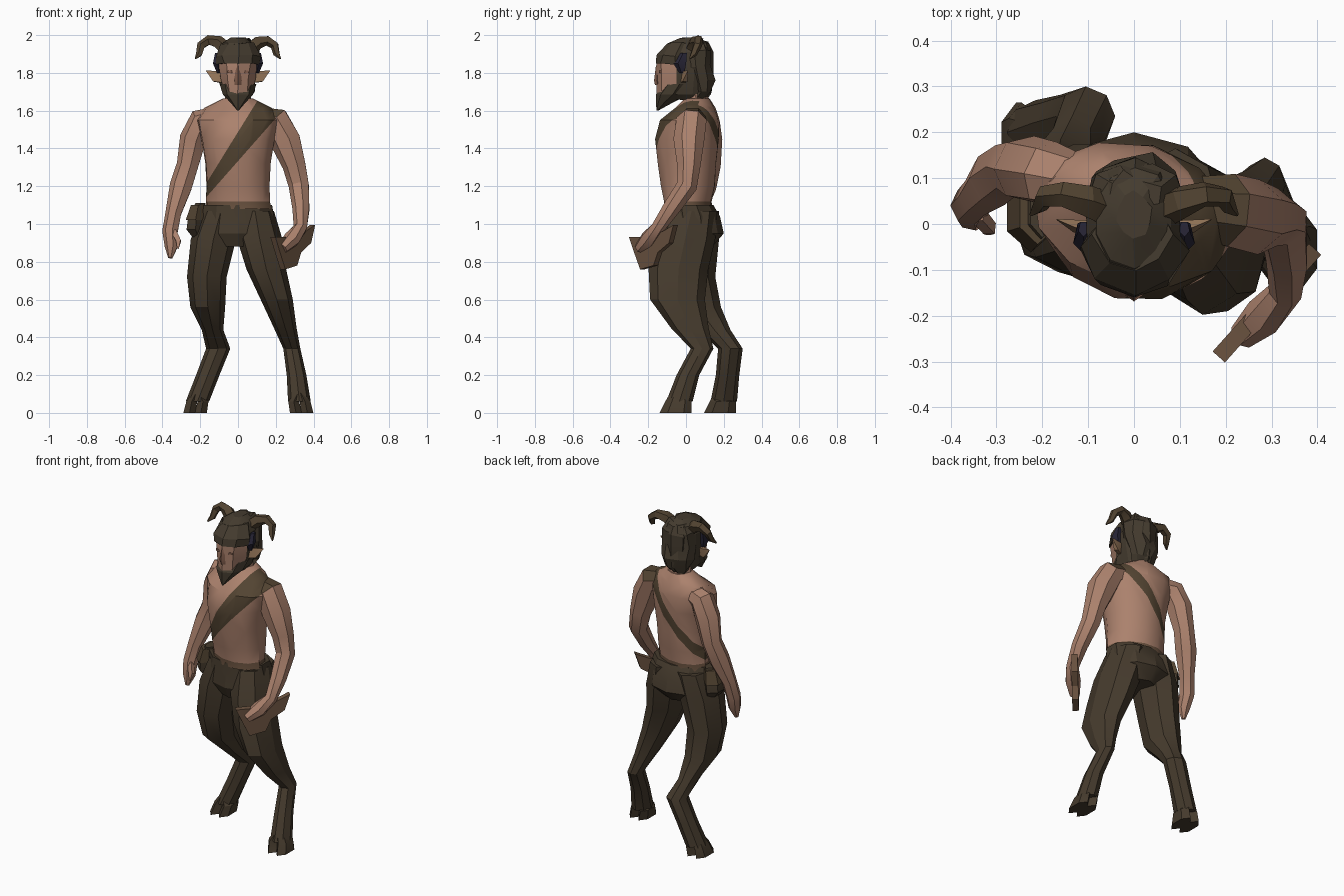
import bpy, bmesh, math, random
from mathutils import Vector

random.seed(4)
if "Cube" in bpy.data.objects:
    bpy.data.objects.remove(bpy.data.objects["Cube"])


def material(name, *rgb):
    m = bpy.data.materials.new(name)
    m.use_nodes = True
    m.diffuse_color = (*rgb, 1)
    m.node_tree.nodes["Principled BSDF"].inputs["Base Color"].default_value = (*rgb, 1)
    return m


SKIN = material("skin", .41, .222, .153)
FUR = material("dark_fur", .06, .043, .026)
HAIR = material("dark_hair", .058, .044, .028)
STRAP = material("strap_leather", .085, .057, .031)
WOOD = material("brown_wood", .15, .088, .052)
EAR = material("tan_ear", .3, .18, .1)
BLUE = material("dark_blue", .021, .019, .038)
BROWN = material("ruddy_face", .24, .12, .08)


def finish(name, bm, mats, rule=None, angle=28):
    """Turn a bmesh into an object, colouring faces by a rule on their centre."""
    bmesh.ops.recalc_face_normals(bm, faces=bm.faces)
    if rule:
        for f in bm.faces:
            f.material_index = rule(f.calc_center_median())
    mesh = bpy.data.meshes.new(name)
    bm.to_mesh(mesh)
    bm.free()
    for m in mats:
        mesh.materials.append(m)
    ob = bpy.data.objects.new(name, mesh)
    bpy.context.collection.objects.link(ob)
    bpy.ops.object.select_all(action='DESELECT')
    ob.select_set(True)
    bpy.context.view_layer.objects.active = ob
    bpy.ops.object.shade_smooth_by_angle(angle=math.radians(angle))


def skin_rings(rings):
    """Bridge equal rings of points into a closed, capped surface."""
    bm = bmesh.new()
    loops = [[bm.verts.new(p) for p in ring] for ring in rings]
    n = len(loops[0])
    for a, b in zip(loops, loops[1:]):
        for i in range(n):
            j = (i + 1) % n
            bm.faces.new((a[i], a[j], b[j], b[i]))
    bm.faces.new(loops[0])
    bm.faces.new(loops[-1])
    return bm


def loft(sections, sides=8, yaw=0, jitter=0):
    """Level oval sections: x, y, z, half width, half depth."""
    c, s = math.cos(math.radians(yaw)), math.sin(math.radians(yaw))
    rings = []
    for x, y, z, rx, ry in sections:
        ring = []
        for i in range(sides):
            a = math.tau * i / sides - math.pi / 2
            u, v = rx * math.cos(a), ry * math.sin(a)
            noise = Vector([random.uniform(-jitter, jitter) for _ in "xyz"])
            ring.append(Vector((x + u * c - v * s, y + u * s + v * c, z)) + noise)
        rings.append(ring)
    return skin_rings(rings)


def tube(path, sides=6, flat=1):
    """Round sections square to a path: x, y, z, radius."""
    pts = [Vector(p[:3]) for p in path]
    rings = []
    for i, p in enumerate(pts):
        t = (pts[min(i + 1, len(pts) - 1)] - pts[max(i - 1, 0)]).normalized()
        a = t.cross(Vector((0, 1, 0))).normalized()
        b = t.cross(a)
        r = path[i][3]
        angles = [math.tau * (k + .5) / sides for k in range(sides)]
        rings.append([p + r * (a * math.cos(q) + b * flat * math.sin(q)) for q in angles])
    return skin_rings(rings)


# Torso, cut along the edges of the diagonal strap, which is narrower behind
bm = loft([(0, .01, 1.08, .18, .125), (0, .01, 1.12, .175, .125),
           (0, .01, 1.2, .172, .145), (0, .005, 1.32, .178, .158),
           (0, .005, 1.45, .2, .172), (0, .02, 1.55, .225, .155),
           (0, .05, 1.615, .185, .1), (0, .06, 1.665, .08, .065)], 12, -14)
front_edges = [((.07, 1.6), (-.19, 1.18)), ((.2, 1.56), (-.17, 1.14))]
back_edges = [((.11, 1.59), (-.2, 1.17)), ((.17, 1.57), (-.17, 1.14))]


def side(line, x, z):
    (ax, az), (bx, bz) = line
    return (x - ax) * (az - bz) - (z - az) * (ax - bx)


for (ax, az), (bx, bz) in front_edges + back_edges:
    bmesh.ops.bisect_plane(bm, geom=bm.verts[:] + bm.edges[:] + bm.faces[:],
                           plane_co=(ax, 0, az), plane_no=(az - bz, 0, bx - ax))


def torso_rule(c):
    upper, lower = back_edges if c.y > .05 else front_edges
    if side(upper, c.x, c.z) > 0 > side(lower, c.x, c.z):
        return 1
    return 2 if c.z < 1.115 else 0


finish("torso", bm, [SKIN, STRAP, WOOD], torso_rule, 35)
finish("neck", loft([(0, .06, 1.62, .075, .07), (0, .04, 1.74, .06, .065)]), [SKIN])

# Furry pelvis and the two goat legs
finish("pelvis", loft([(0, .015, 1.1, .19, .13), (0, .03, 1.04, .2, .15),
                       (0, .035, .95, .2, .165), (0, .02, .88, .1, .12)], 10), [FUR])
legs = {
    "left": [(.09, .03, 1.07, .1, .135), (.115, -.005, .92, .12, .16),
             (.15, -.04, .76, .105, .158), (.205, -.045, .6, .085, .145),
             (.25, .02, .45, .06, .1), (.285, .085, .34, .045, .06),
             (.31, .01, .2, .052, .06), (.325, -.035, .06, .06, .07)],
    "right": [(-.09, .04, 1.07, .1, .135), (-.13, .03, .92, .12, .145),
              (-.165, .025, .72, .105, .13), (-.16, .06, .56, .092, .125),
              (-.135, .15, .44, .057, .085), (-.105, .235, .34, .064, .065),
              (-.16, .22, .2, .062, .062), (-.215, .2, .06, .062, .07)]}
for name, rings in legs.items():
    finish(name + "_leg", loft(rings), [FUR])
    x, y = rings[-1][:2]
    for toe, d in (("inner", -1), ("outer", 1)):
        tx = x + d * math.copysign(.03, x)
        out = math.copysign(.012, x)
        finish(f"{name}_{toe}_hoof",
               loft([(x, y, .12, .022, .04), (tx, y - .005, .06, .033, .07),
                     (tx + out, y - .02, 0, .037, .085)], 6), [FUR])

# Arms with hands
left_arm = [(.12, .04, 1.56, .065), (.2, .03, 1.545, .082), (.255, .015, 1.44, .084),
            (.3, .015, 1.31, .064), (.325, .005, 1.2, .056), (.335, -.08, 1.08, .047),
            (.33, -.15, .98, .037), (.285, -.2, .92, .045), (.235, -.245, .87, .03)]
right_arm = [(-.12, .09, 1.56, .06), (-.19, .11, 1.545, .072), (-.235, .12, 1.45, .074),
             (-.265, .125, 1.31, .06), (-.3, .1, 1.2, .062), (-.34, .06, 1.06, .044),
             (-.358, .04, .96, .043), (-.352, .02, .88, .036), (-.358, .01, .82, .012)]
finish("left_arm", tube(left_arm, 7), [SKIN, STRAP],
       lambda c: int(c.z > 1.56 and c.x < .24))
finish("right_arm", tube(right_arm, 7), [SKIN])
finish("right_thumb", tube([(-.34, .02, .96, .02), (-.315, -.01, .91, .018),
                            (-.318, -.02, .87, .006)], 4), [SKIN])

# Pan pipes: a ragged plate held upright in the left hand
outline = [(0, .93), (.1, .86), (.25, .76), (.55, .78), (.65, .85), (.9, .9),
           (1, .995), (.75, .96), (.4, .93)]
start, end = Vector((.185, -.29, 0)), Vector((.395, -.055, 0))
thick = (end - start).cross(Vector((0, 0, 1))).normalized() * .018
faces = [[start.lerp(end, u) + Vector((0, 0, z)) + thick * k for u, z in outline]
         for k in (-1, 1)]
finish("pan_pipes", skin_rings(faces), [WOOD])

# Pouch at the right hip, with its flap
finish("hip_pouch", loft([(-.21, .03, .93, .035, .06), (-.225, .03, .97, .055, .085),
                          (-.22, .03, 1.04, .05, .085), (-.2, .03, 1.11, .03, .06)], 6), [FUR])
finish("pouch_flap", loft([(-.225, .03, 1.02, .06, .092), (-.21, .03, 1.1, .045, .075)], 6), [STRAP])

# Head: skin on the front, hair elsewhere
finish("head", loft([(0, .01, 1.66, .055, .1), (0, -.01, 1.685, .076, .142),
                     (0, -.005, 1.77, .098, .152), (0, -.005, 1.85, .108, .153),
                     (0, .005, 1.91, .108, .14), (0, .015, 1.955, .085, .11),
                     (0, .02, 1.985, .04, .05)], 10, 0, .004),
       [HAIR, SKIN], lambda c: int(c.y < -.04 and 1.69 < c.z < 1.86), 20)
finish("hair_back", loft([(0, .07, 1.665, .06, .045), (0, .085, 1.7, .08, .05),
                          (0, .08, 1.76, .1, .072), (0, .055, 1.83, .112, .07),
                          (0, .055, 1.92, .105, .085), (0, .05, 1.975, .055, .06)],
                         9, 0, .012), [HAIR], angle=15)
finish("fringe", loft([(0, -.06, 1.845, .11, .1), (0, -.055, 1.89, .118, .097),
                       (0, -.02, 1.955, .085, .085)], 8, 0, .008), [HAIR], angle=15)
finish("beard", loft([(0, -.15, 1.602, .005, .006), (0, -.113, 1.645, .042, .047),
                      (0, -.07, 1.685, .08, .09), (0, -.035, 1.74, .097, .085)], 8), [HAIR])
finish("nose", loft([(0, -.148, 1.735, .018, .016), (0, -.155, 1.76, .02, .014),
                     (0, -.147, 1.84, .01, .012)], 4), [BROWN])

# Paired features of the head
horn = [(.06, .03, 1.92, .04), (.105, .05, 1.962, .036), (.155, .065, 1.972, .028),
        (.195, .06, 1.945, .024), (.205, .04, 1.9, .018), (.225, .02, 1.875, .004)]
for name, s in (("left", 1), ("right", -1)):
    def mirrored(path):
        return [(p[0] * s, *p[1:]) for p in path]
    finish(name + "_horn", tube(mirrored(horn), 5), [STRAP])
    finish(name + "_ear", tube(mirrored([(.08, -.02, 1.765, .025), (.115, -.005, 1.78, .042),
                                         (.168, .01, 1.812, .003)]), 4, .45), [EAR])
    finish(name + "_side_tuft", loft(mirrored([(.1, -.02, 1.8, .012, .015),
                                               (.108, -.03, 1.85, .026, .038),
                                               (.11, -.01, 1.905, .012, .018)]), 5), [BLUE])
    finish(name + "_eye", loft(mirrored([(.04, -.136, 1.8, .018, .008),
                                         (.04, -.136, 1.812, .018, .008)]), 6), [BROWN])
